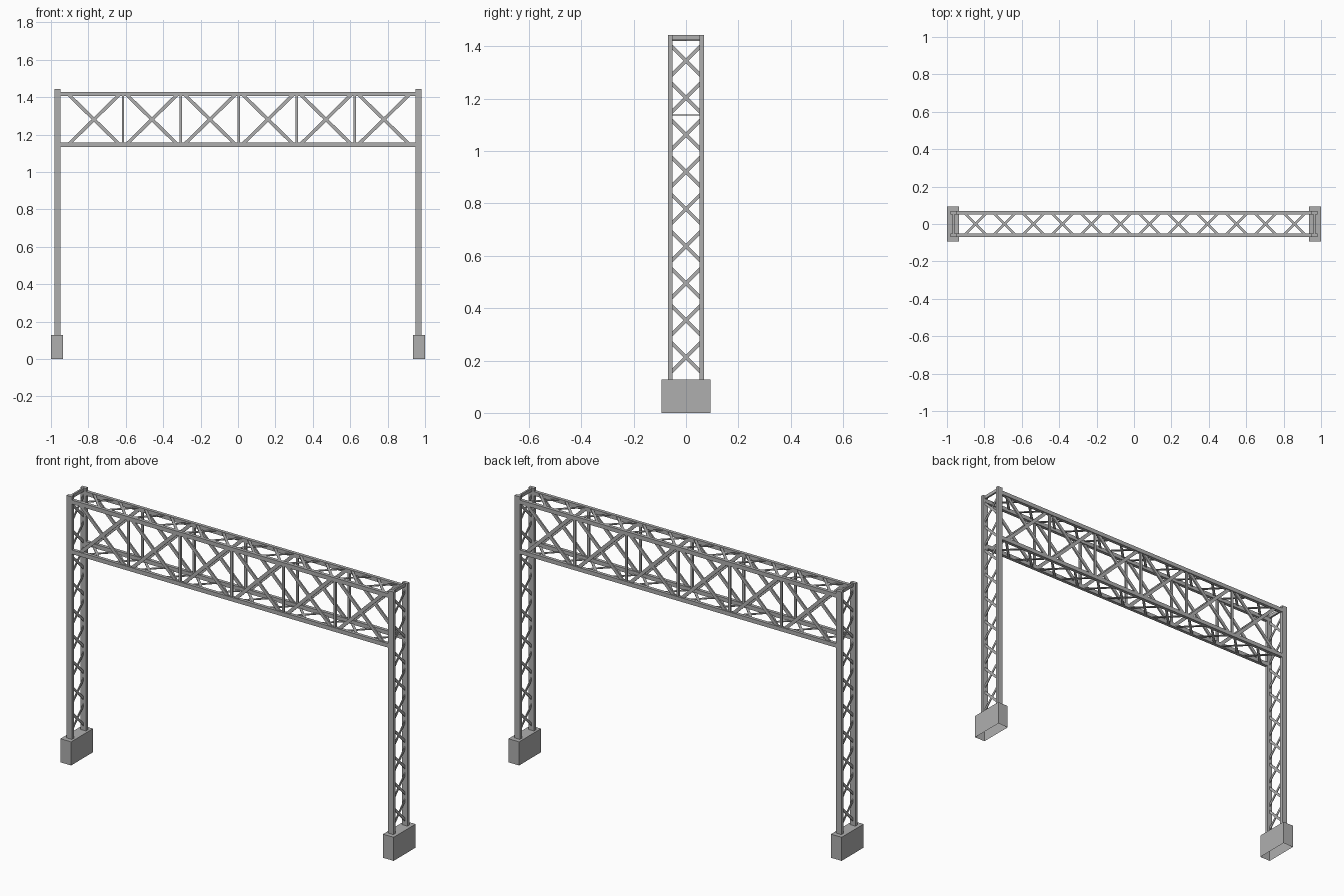
import bpy, bmesh
from mathutils import Vector, Matrix

cube = bpy.data.objects.get("Cube")
if cube:
    bpy.data.objects.remove(cube, do_unlink=True)

steel = bpy.data.materials.new("galvanised grey")
steel.use_nodes = True
GREY = (0.43, 0.43, 0.43, 1)
steel.diffuse_color = GREY
steel.node_tree.nodes["Principled BSDF"].inputs["Base Color"].default_value = GREY


def make(name, build):
    """Create one object from a function that fills a bmesh."""
    bm = bmesh.new()
    build(bm)
    mesh = bpy.data.meshes.new(name)
    bm.to_mesh(mesh)
    bm.free()
    mesh.materials.append(steel)
    bpy.context.collection.objects.link(bpy.data.objects.new(name, mesh))


def bar(bm, start, end, width, thick, normal):
    """Flat bar between two points, its broad face along normal."""
    a, b, n = Vector(start), Vector(end), Vector(normal)
    along = b - a
    side = n.cross(along).normalized()
    rot = Matrix((along.normalized(), side, n)).transposed().to_4x4()
    size = Matrix.Diagonal((along.length, width, thick, 1))
    return bmesh.ops.create_cube(bm, size=1, matrix=Matrix.Translation((a + b) / 2) @ rot @ size)


def cross(bm, centre, u, v, width, thick, normal):
    """X brace spanning half vectors u and v around a centre."""
    c, u, v = Vector(centre), Vector(u), Vector(v)
    bar(bm, c - u - v, c + u + v, width, thick, normal)
    bar(bm, c - u + v, c + u - v, width, thick, normal)


X, Y, Z = (1, 0, 0), (0, 1, 0), (0, 0, 1)
POST_X, RAIL_Y = 0.965, 0.06
LOW, HIGH = 1.145, 1.416
PANEL, START = 0.31, -0.925

# Towers: footing, two posts, lacing and cap at each end
for side, s in (("right", -1), ("left", 1)):
    def footing(bm):
        bar(bm, (s * 0.968, 0, 0), (s * 0.968, 0, 0.128), 0.188, 0.064, X)
        base = [f for f in bm.faces if f.calc_center_median().z < 0.01]
        bmesh.ops.delete(bm, geom=base, context='FACES_ONLY')

    def lacing(bm):
        for i in range(9):
            cross(bm, (s * POST_X, 0, 0.212 + i * 0.1417), (0, 0.056, 0), (0, 0, 0.056),
                  0.013, 0.004, X)

    make(side + "_footing", footing)
    make(side + "_tower_lacing", lacing)
    make(side + "_tower_cap", lambda bm: bar(
        bm, (s * POST_X, -RAIL_Y, 1.434), (s * POST_X, RAIL_Y, 1.434), 0.018, 0.01, X))
    for face, y in (("front", -RAIL_Y), ("back", RAIL_Y)):
        make(f"{side}_{face}_post", lambda bm: bar(
            bm, (s * POST_X, y, 0.12), (s * POST_X, y, 1.444), 0.018, 0.032, X))

# Front and back trusses: chords, uprights and X bracing
for face, y in (("front", -RAIL_Y), ("back", RAIL_Y)):
    for level, z in (("bottom", LOW), ("top", HIGH)):
        make(f"{face}_{level}_chord", lambda bm: bar(
            bm, (-0.95, y, z), (0.95, y, z), 0.022, 0.018, Y))

    def bracing(bm):
        mid = (LOW + HIGH) / 2
        for i in range(6):
            x = START + PANEL * i
            if i:
                bar(bm, (x, y, LOW), (x, y, HIGH), 0.013, 0.01, Y)
            cross(bm, (x + PANEL / 2, y, mid), (0.133, 0, 0), (0, 0, 0.13), 0.018, 0.008, Y)

    make(face + "_truss_bracing", bracing)

# Horizontal lacing joining the two trusses
for level, z in (("bottom", 1.137), ("top", 1.422)):
    def deck(bm):
        for i in range(12):
            cross(bm, (START + PANEL * (i + 0.5) / 2, 0, z), (0.056, 0, 0), (0, 0.056, 0),
                  0.013, 0.004, Z)

    make(level + "_lacing", deck)
